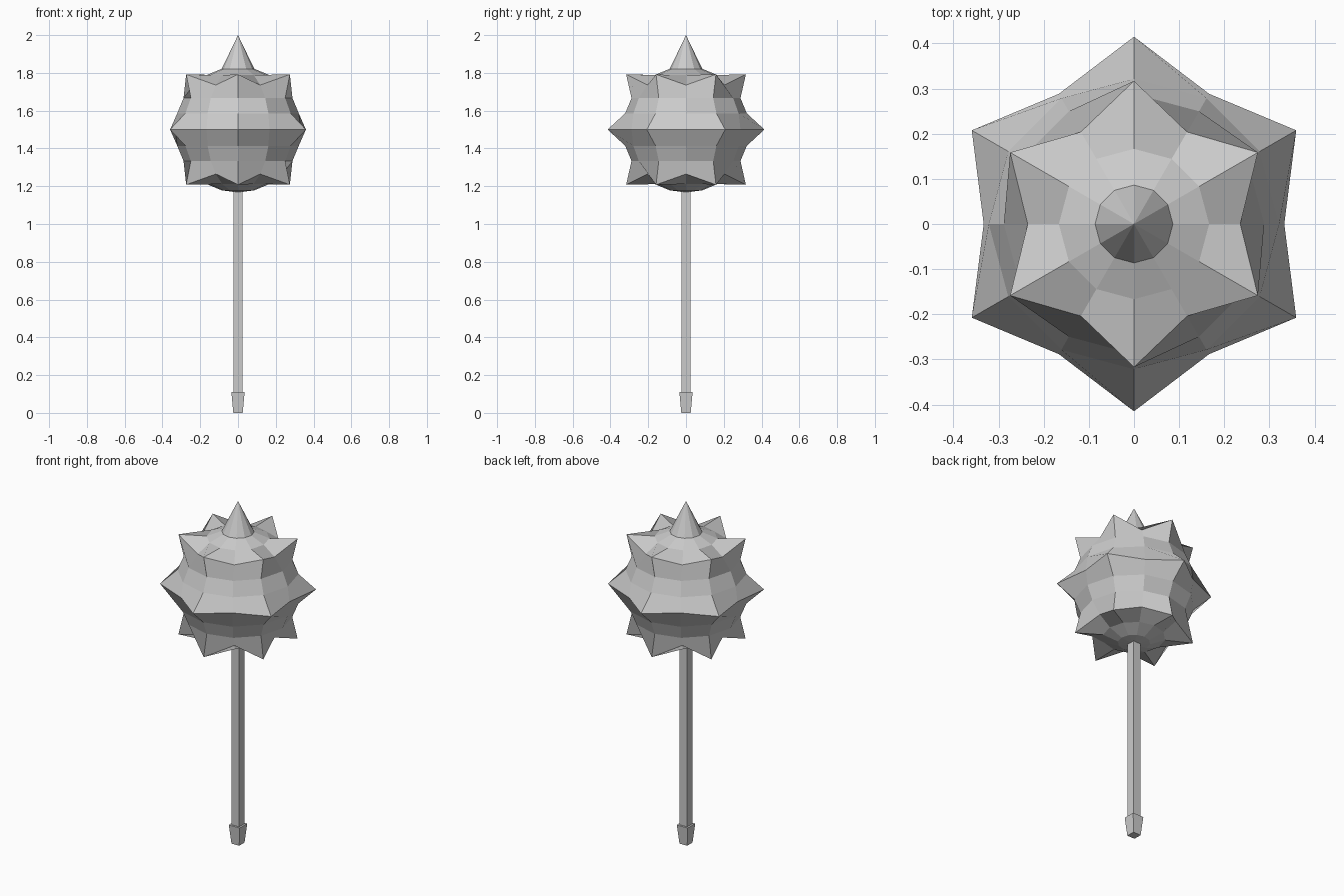
import bpy, bmesh, math

if "Cube" in bpy.data.objects:
    bpy.data.objects.remove(bpy.data.objects["Cube"])

HEAD_Z, R, SPIKE_R = 1.5, 0.333, 0.415


def finish(bm, name):
    bmesh.ops.recalc_face_normals(bm, faces=bm.faces[:])
    mesh = bpy.data.meshes.new(name)
    bm.to_mesh(mesh)
    bm.free()
    obj = bpy.data.objects.new(name, mesh)
    bpy.context.collection.objects.link(obj)
    return obj


def square_bar(name, z0, z1, half0, half1):
    """Square section bar, tapering from half0 at z0 to half1 at z1."""
    bm = bmesh.new()
    bmesh.ops.create_cube(bm, size=2)
    for v in bm.verts:
        half = half1 if v.co.z > 0 else half0
        v.co.x *= half
        v.co.y *= half
        v.co.z = z1 if v.co.z > 0 else z0
    return finish(bm, name)


# Spiked head: a 12 x 12 sphere with selected points pulled outward
bm = bmesh.new()
bmesh.ops.create_uvsphere(bm, u_segments=12, v_segments=12, radius=R)
for v in bm.verts:
    x, y, z = v.co
    r = math.hypot(x, y)
    lat = round(math.degrees(math.atan2(z, r)))
    lon = round(math.degrees(math.atan2(y, x))) % 60
    if lat == 90:
        # top point
        v.co.z = 2 - HEAD_Z
    elif lon == 30 and lat == 0:
        # equator spikes
        v.co *= SPIKE_R / R
    elif lon == 30 and abs(lat) == 45:
        # upper and lower spikes
        k = 0.317 / r
        v.co = (x * k, y * k, math.copysign(0.292, z))
    v.co.z += HEAD_Z
finish(bm, "spiked_head")

# Square handle and tapered end cap
square_bar("shaft", 0.10, 1.19, 0.024, 0.024)
square_bar("pommel", 0.0, 0.11, 0.025, 0.035)
